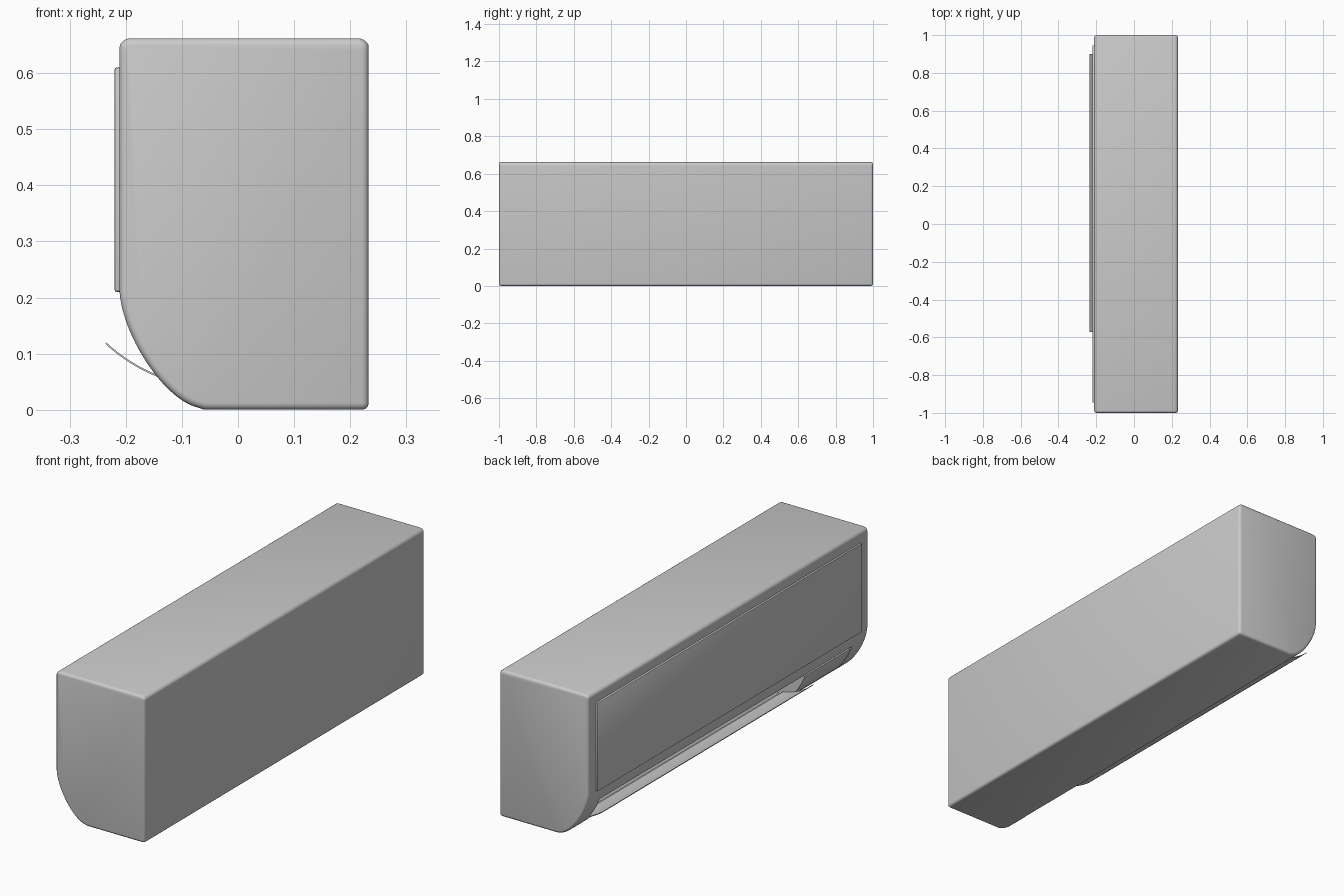
import bpy, bmesh, math
from mathutils import Vector

if "Cube" in bpy.data.objects:
    bpy.data.objects.remove(bpy.data.objects["Cube"])


def prism(name, profile, y0, y1):
    """Extrude an (x, z) outline along y."""
    bm = bmesh.new()
    face = bm.faces.new([bm.verts.new((x, y0, z)) for x, z in profile])
    ext = bmesh.ops.extrude_face_region(bm, geom=[face])
    moved = [v for v in ext["geom"] if isinstance(v, bmesh.types.BMVert)]
    bmesh.ops.translate(bm, verts=moved, vec=(0, y1 - y0, 0))
    bmesh.ops.recalc_face_normals(bm, faces=bm.faces)
    mesh = bpy.data.meshes.new(name)
    bm.to_mesh(mesh)
    bm.free()
    ob = bpy.data.objects.new(name, mesh)
    bpy.context.collection.objects.link(ob)
    return ob


def bevel(ob, width, segments=3):
    m = ob.modifiers.new("bevel", "BEVEL")
    m.width, m.segments = width, segments
    m.limit_method, m.angle_limit = "ANGLE", math.radians(35)
    m.use_clamp_overlap = False


def finish(ob):
    bpy.ops.object.select_all(action="DESELECT")
    ob.select_set(True)
    bpy.context.view_layer.objects.active = ob
    for m in list(ob.modifiers):
        bpy.ops.object.modifier_apply(modifier=m.name)
    bpy.ops.object.shade_smooth_by_angle(angle=math.radians(35))


def bezier(a, b, c, d, n):
    a, b, c, d = map(Vector, (a, b, c, d))
    return [tuple(a*(1-t)**3 + 3*b*t*(1-t)**2 + 3*c*t*t*(1-t) + d*t**3)
            for t in (i / n for i in range(n + 1))]


def arc(cx, cz, r, a0, a1, n=6):
    angles = [math.radians(a0 + (a1 - a0) * i / n) for i in range(n + 1)]
    return [(cx + r * math.cos(a), cz + r * math.sin(a)) for a in angles]


# Body: rounded top, curved lower front
curve = bezier((-.211, .21), (-.206, .13), (-.125, .005), (-.06, .002), 20)
body = prism("body", curve + [(.233, .002)] + arc(.213, .64, .022, 0, 90)
             + arc(-.191, .64, .022, 90, 180), -1, 1)
for v in body.data.vertices:
    v.co.x = max(-.211, min(.233, v.co.x))
    v.co.z = max(0, v.co.z - .002 if v.co.z < .003 else v.co.z)
bevel(body, .012)

# Air outlet recess cut along the curved front
cutter = prism("outlet_cutter", [(-.3, .155), (-.12, .155), (-.07, .13), (-.045, .09),
                                 (-.045, .05), (-.06, .03), (-.11, .02), (-.3, .02)], -.9, .9)
cutter.hide_render = True
cut = body.modifiers.new("outlet", "BOOLEAN")
cut.object, cut.operation, cut.solver = cutter, "DIFFERENCE", "EXACT"
finish(body)
bpy.data.objects.remove(cutter)

# Fixed cover closing one end of the outlet
skin = [(x + .002, z) for x, z in curve if .02 < z < .156]
cover = prism("outlet_cover", skin + [(-.05, .03), (-.045, .09), (-.07, .13)], -.9, -.575)
finish(cover)

# Front panel
panel = prism("front_panel", [(-.22, .21), (-.205, .21), (-.205, .61), (-.22, .61)], -.945, .945)
bevel(panel, .004, 2)
finish(panel)

# Open curved louver flap
top = bezier((-.235, .12), (-.195, .083), (-.14, .053), (-.085, .047), 12)
flap = prism("louver_flap", top + [(x - .001, z - .003) for x, z in reversed(top)], -.572, .9)
finish(flap)
